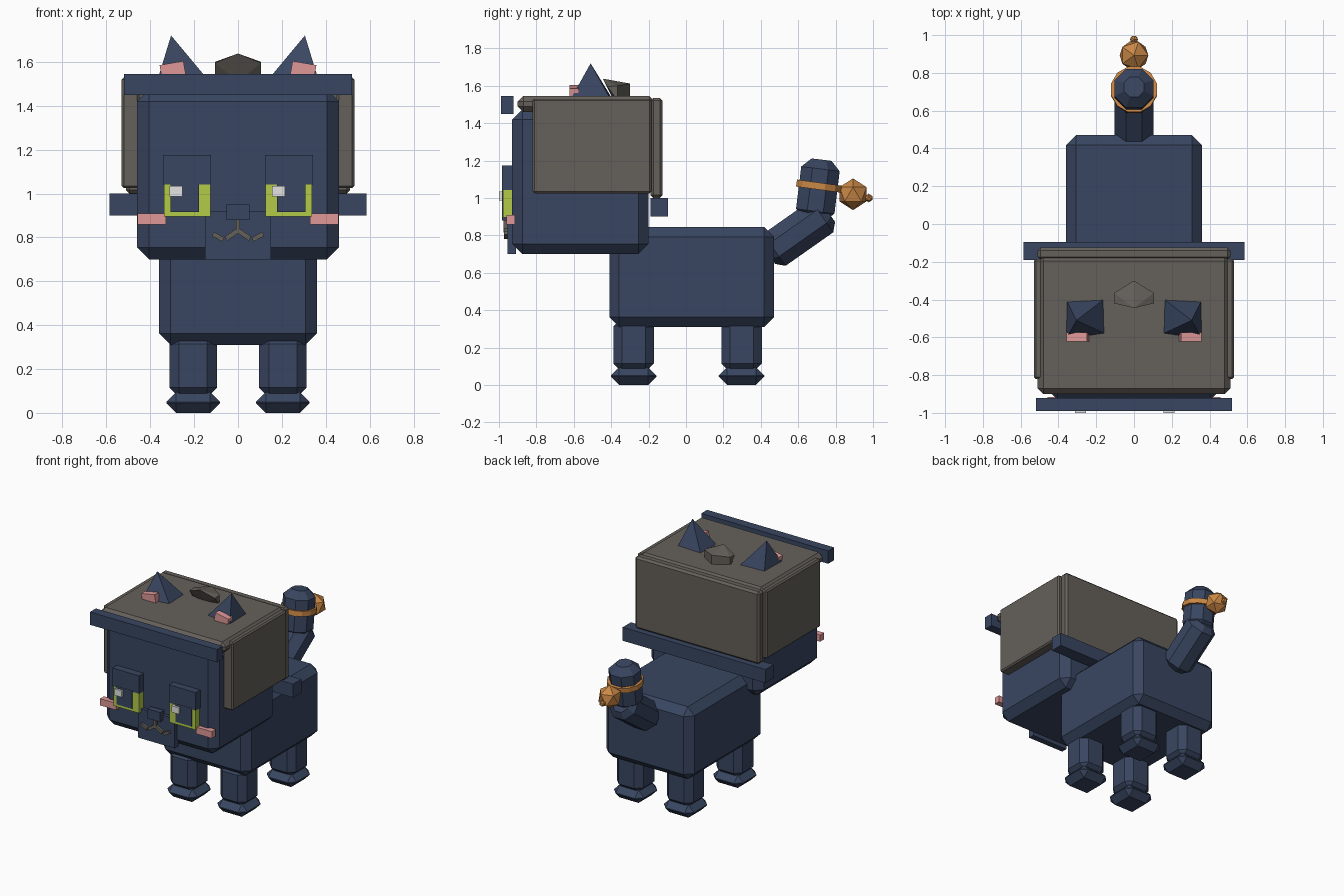
import bpy, bmesh, math
from mathutils import Vector, Matrix

if "Cube" in bpy.data.objects:
    bpy.data.objects.remove(bpy.data.objects["Cube"])


def material(name, rgb):
    lin = [((c / 255 + 0.055) / 1.055) ** 2.4 for c in rgb]
    m = bpy.data.materials.new(name)
    m.diffuse_color = (*lin, 1)
    m.use_nodes = True
    m.node_tree.nodes["Principled BSDF"].inputs["Base Color"].default_value = m.diffuse_color
    return m


NAVY = material("navy fur", (57, 70, 97))
GREY = material("warm grey", (101, 96, 90))
GREEN = material("lime eye", (178, 203, 73))
PINK = material("pink", (224, 153, 153))
GOLD = material("gold", (202, 136, 70))
WHITE = material("eye white", (228, 228, 228))


def finish(name, bm, mat):
    bmesh.ops.recalc_face_normals(bm, faces=bm.faces)
    mesh = bpy.data.meshes.new(name)
    bm.to_mesh(mesh)
    bm.free()
    mesh.materials.append(mat)
    ob = bpy.data.objects.new(name, mesh)
    bpy.context.collection.objects.link(ob)
    return ob


def box(name, x, y, z, mat, bevel=0.0, turn=0.0):
    """Box from (min, max) ranges, chamfered, turned about its own y axis."""
    bm = bmesh.new()
    bmesh.ops.create_cube(bm, size=1)
    bmesh.ops.scale(bm, vec=[r[1] - r[0] for r in (x, y, z)], verts=bm.verts)
    if bevel:
        bmesh.ops.bevel(bm, geom=bm.edges[:], offset=bevel, segments=1,
                        profile=0.5, affect='EDGES')
    bm.transform(Matrix.Translation([sum(r) / 2 for r in (x, y, z)])
                 @ Matrix.Rotation(turn, 4, 'Y'))
    return finish(name, bm, mat)


def pair(name, x, y, z, mat, bevel=0.0, turn=0.0):
    box(name + "_right", x, y, z, mat, bevel, turn)
    box(name + "_left", (-x[1], -x[0]), y, z, mat, bevel, -turn)


def hull(name, points, mat):
    bm = bmesh.new()
    for p in points:
        bm.verts.new(p)
    bmesh.ops.convex_hull(bm, input=bm.verts)
    return finish(name, bm, mat)


def rod(name, a, b, radius, mat, cap=0.0, sides=8):
    """Prism between two points with chamfered ends."""
    a, b = Vector(a), Vector(b)
    length = (b - a).length
    bm = bmesh.new()
    bmesh.ops.create_cone(bm, cap_ends=True, segments=sides, radius1=radius,
                          radius2=radius, depth=length)
    bmesh.ops.rotate(bm, verts=bm.verts, matrix=Matrix.Rotation(math.pi / sides, 3, 'Z'))
    if cap:
        rims = [e for e in bm.edges if abs(e.verts[0].co.z - e.verts[1].co.z) < 1e-5]
        bmesh.ops.bevel(bm, geom=rims, offset=cap, segments=1, profile=0.5, affect='EDGES')
    rot = (b - a).to_track_quat('Z', 'Y').to_matrix().to_4x4()
    bm.transform(Matrix.Translation((a + b) / 2) @ rot)
    return finish(name, bm, mat)


def ball(name, centre, radius, mat):
    bm = bmesh.new()
    bmesh.ops.create_icosphere(bm, subdivisions=1, radius=radius,
                               matrix=Matrix.Translation(centre))
    return finish(name, bm, mat)


# Body and head
box("body", (-.36, .36), (-.41, .47), (.31, .845), NAVY, .053)
box("head", (-.46, .46), (-.93, -.20), (.70, 1.475), NAVY, .055)

# Legs and feet
for label, y in (("front", -.28), ("back", .297)):
    pair(label + "_leg", (.096, .313), (y - .108, y + .108), (.07, .36), NAVY, .045)
    pair(label + "_foot", (.082, .327), (y - .122, y + .122), (0, .095), NAVY, .045)

# Hair slabs, brow bar and nape bar
box("hair_top", (-.51, .51), (-.90, -.165), (1.46, 1.545), GREY, .03)
box("hair_back", (-.51, .51), (-.19, -.125), (1.0, 1.535), GREY, .015)
pair("hair_side", (.45, .53), (-.82, -.185), (1.025, 1.53), GREY, .01)
box("brow_bar", (-.52, .52), (-.99, -.922), (1.45, 1.545), NAVY)
box("nape_bar", (-.585, .585), (-.19, -.095), (.90, 1.0), NAVY)

# Hair tuft on the crown
hull("hair_tuft", [(0, -.445, 1.638), (0, -.30, 1.612), (0, -.30, 1.53), (0, -.38, 1.51)]
     + [(s * .105, y, z) for s in (-1, 1)
        for y, z in ((-.42, 1.595), (-.365, 1.60), (-.365, 1.52))], GREY)

# Ears with pink lining
for side, s in (("right", 1), ("left", -1)):
    hull("ear_" + side, [(s * x, y, 1.54) for x, y in
                         ((.16, -.40), (.355, -.41), (.36, -.61), (.155, -.58))]
         + [(s * .305, -.51, 1.72)], NAVY)
pair("inner_ear", (.243, .353), (-.622, -.575), (1.535, 1.595), PINK, turn=math.radians(10))

# Eyes
pair("eyelid", (.122, .342), (-.983, -.92), (1.042, 1.175), NAVY)
pair("iris", (.125, .337), (-.978, -.92), (.895, 1.043), GREEN)
pair("pupil", (.178, .308), (-.985, -.97), (.916, 1.05), NAVY)
for side, x in (("right", .155), ("left", -.313)):
    box("eye_glint_" + side, (x, x + .06), (-1.0, -.975), (.987, 1.035), WHITE)

# Muzzle, nose, mouth and cheeks
box("muzzle", (-.15, .15), (-.955, -.91), (.70, .92), NAVY)
box("nose", (-.052, .052), (-.985, -.94), (.88, .95), NAVY)
box("mouth_stem", (-.01, .01), (-.975, -.94), (.815, .885), GREY)
pair("mouth_inner", (.0, .06), (-.973, -.94), (.80, .822), GREY, turn=math.radians(35))
pair("mouth_outer", (.063, .118), (-.973, -.94), (.792, .813), GREY, turn=math.radians(-28))
pair("cheek", (.328, .458), (-.96, -.915), (.858, .908), PINK)

# Tail with ring and bauble
rod("tail_base", (0, .44, .70), (0, .76, .925), .113, NAVY, .04)
rod("tail_tip", (0, .685, .88), (0, .725, 1.205), .112, NAVY, .05)
rod("tail_ring", (0, .708, 1.045), (0, .713, 1.082), .125, GOLD, sides=12)
ball("tail_bauble", (0, .893, 1.02), .085, GOLD)
ball("bauble_knob", (0, .977, 1.0), .023, GOLD)
